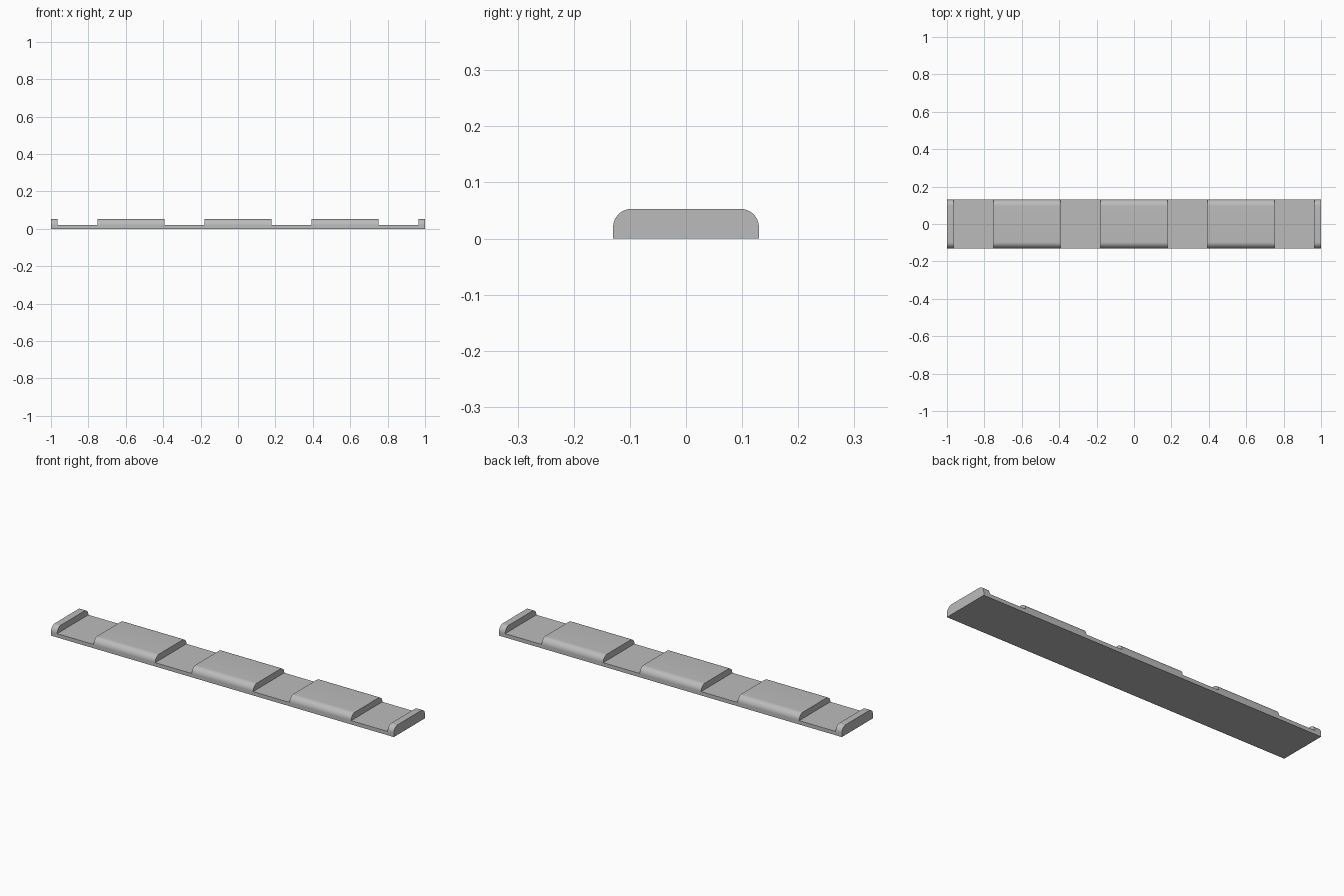
import bpy, bmesh, math

cube = bpy.data.objects.get("Cube")
if cube:
    bpy.data.objects.remove(cube, do_unlink=True)

HALF_LENGTH, HALF_WIDTH, HEIGHT, RADIUS = 1.0, 0.13, 0.053, 0.033
BASE_HEIGHT = 0.02
NOTCHES = [(0.179, 0.392), (0.751, 0.964)]

grey = bpy.data.materials.new("plain grey")
grey.use_nodes = True
grey.diffuse_color = (0.5, 0.5, 0.5, 1)
grey.node_tree.nodes["Principled BSDF"].inputs["Base Color"].default_value = (0.5, 0.5, 0.5, 1)


def extrude_along_x(name, outline, x0, x1):
    """Solid with a y-z outline, running from x0 to x1."""
    bm = bmesh.new()
    face = bm.faces.new([bm.verts.new((x0, y, z)) for y, z in outline])
    moved = bmesh.ops.extrude_face_region(bm, geom=[face])["geom"]
    bmesh.ops.translate(bm, vec=(x1 - x0, 0, 0),
                        verts=[v for v in moved if isinstance(v, bmesh.types.BMVert)])
    bmesh.ops.recalc_face_normals(bm, faces=bm.faces)
    mesh = bpy.data.meshes.new(name)
    bm.to_mesh(mesh)
    bm.free()
    mesh.materials.append(grey)
    obj = bpy.data.objects.new(name, mesh)
    bpy.context.collection.objects.link(obj)
    return obj


# Bar with rounded upper edges
steps = 12
arc = [(HALF_WIDTH - RADIUS + RADIUS * math.cos(a), HEIGHT - RADIUS + RADIUS * math.sin(a))
       for a in (math.pi / 2 * i / steps for i in range(steps + 1))]
outline = [(HALF_WIDTH, 0)] + arc + [(-y, z) for y, z in reversed(arc)] + [(-HALF_WIDTH, 0)]
bar = extrude_along_x("notched_bar", outline, -HALF_LENGTH, HALF_LENGTH)

# Notches cut down to the base strip, mirrored left and right
box = [(-0.2, BASE_HEIGHT), (0.2, BASE_HEIGHT), (0.2, 0.1), (-0.2, 0.1)]
cutters = []
for near, far in NOTCHES:
    for x0, x1 in ((near, far), (-far, -near)):
        cutter = extrude_along_x("notch_cutter", box, x0, x1)
        cutter.hide_render = True
        cutters.append(cutter)
        cut = bar.modifiers.new("notch", "BOOLEAN")
        cut.operation, cut.solver, cut.object = "DIFFERENCE", "EXACT", cutter

# Bake the cuts, drop the cutters, smooth the rounded edges
bpy.ops.object.select_all(action="DESELECT")
bpy.context.view_layer.objects.active = bar
bar.select_set(True)
for cut in list(bar.modifiers):
    bpy.ops.object.modifier_apply(modifier=cut.name)
for cutter in cutters:
    bpy.data.objects.remove(cutter, do_unlink=True)
bpy.ops.object.shade_smooth_by_angle(angle=math.radians(30))
